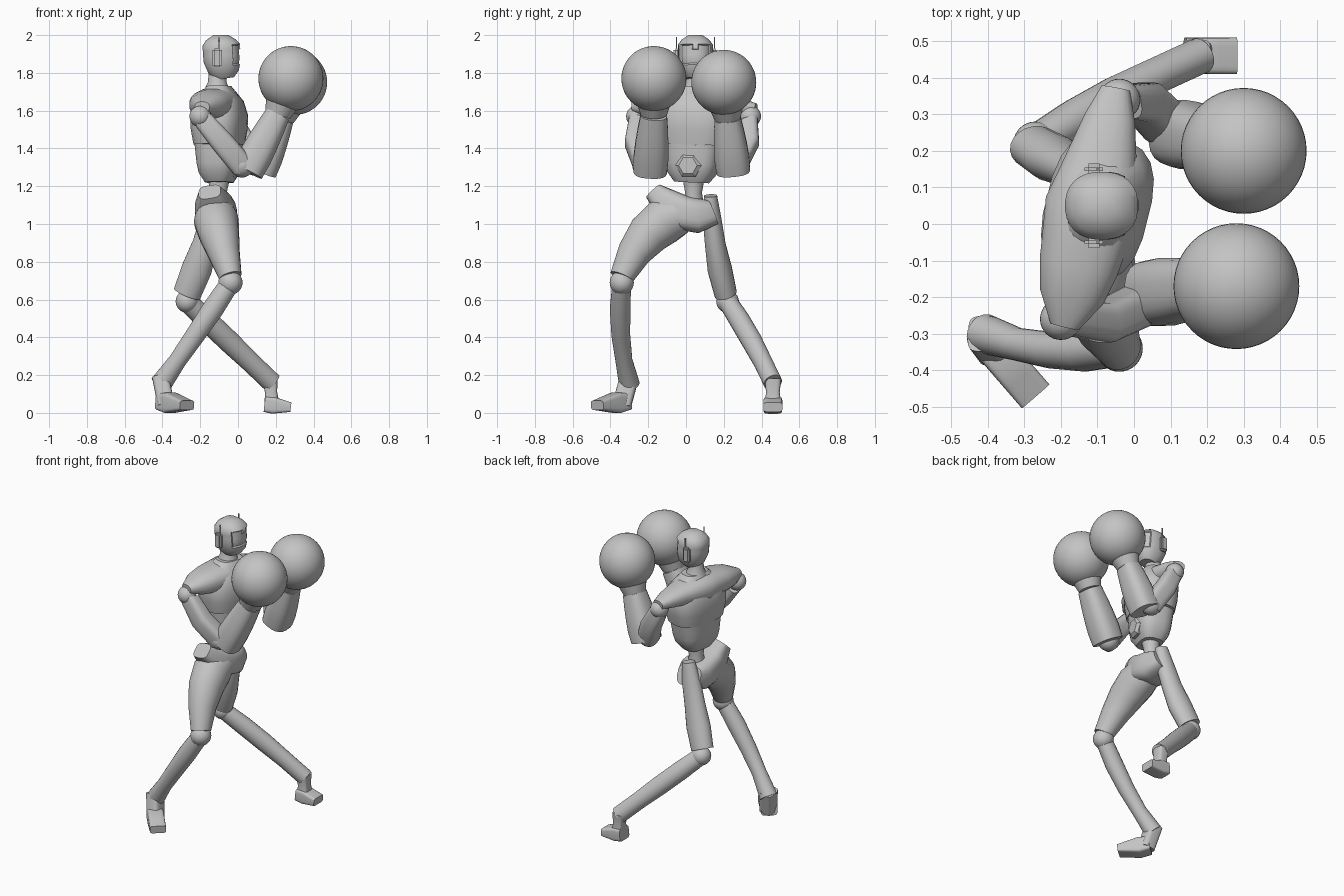
import bpy, bmesh, math
from mathutils import Vector, Matrix

old = bpy.data.objects.get("Cube")
if old:
    bpy.data.objects.remove(old, do_unlink=True)

# One plain grey for the whole figure
grey = bpy.data.materials.new("plain_grey")
grey.use_nodes = True
SHADE = .55
COLOUR = (SHADE, SHADE, SHADE, 1)
grey.diffuse_color = COLOUR
grey.node_tree.nodes["Principled BSDF"].inputs["Base Color"].default_value = COLOUR

X, Y, Z = Vector((1, 0, 0)), Vector((0, 1, 0)), Vector((0, 0, 1))
CHEST_FACING = Vector((1, -.25, 0))
parts = []


def finish(name, bm):
    """Turn a bmesh into a named object with the shared material."""
    bmesh.ops.recalc_face_normals(bm, faces=bm.faces)
    mesh = bpy.data.meshes.new(name)
    bm.to_mesh(mesh)
    bm.free()
    mesh.materials.append(grey)
    ob = bpy.data.objects.new(name, mesh)
    bpy.context.collection.objects.link(ob)
    parts.append(ob)
    return ob


def limb_mesh(points, sizes, ref, ratio=1, square=2, across=None, sides=20):
    """Skin rounded rings, evenly spaced along a line or a three-point curve.

    Each size is the half width along ref; the other half width is size * ratio,
    or the constant across."""
    start, end = Vector(points[0]), Vector(points[-1])
    bend = Vector(points[1]) if len(points) == 3 else (start + end) / 2
    bm = bmesh.new()
    rings = []
    for i, size in enumerate(sizes):
        t = i / (len(sizes) - 1)
        first, second = start.lerp(bend, t), bend.lerp(end, t)
        centre, tangent = first.lerp(second, t), (second - first).normalized()
        side = (ref - tangent * ref.dot(tangent)).normalized()
        up = tangent.cross(side) * (across or size * ratio)
        ring = []
        for k in range(sides):
            angle = math.tau * (k + .5) / sides
            u, v = (math.copysign(abs(w) ** (2 / square), w)
                    for w in (math.cos(angle), math.sin(angle)))
            ring.append(bm.verts.new(centre + side * size * u + up * v))
        rings.append(ring)
    for low, high in zip(rings, rings[1:]):
        for k in range(sides):
            n = (k + 1) % sides
            bm.faces.new((low[k], low[n], high[n], high[k]))
    bm.faces.new(rings[0][::-1])
    bm.faces.new(rings[-1])
    bmesh.ops.recalc_face_normals(bm, faces=bm.faces)
    return bm


def limb(name, points, sizes, ref, **shape):
    return finish(name, limb_mesh(points, sizes, ref, **shape))


def ball(name, centre, radius, detail=16):
    bm = bmesh.new()
    bmesh.ops.create_uvsphere(bm, u_segments=detail * 2, v_segments=detail, radius=radius,
                              matrix=Matrix.Translation(centre))
    return finish(name, bm)


def box(name, centre, size, bevel=0):
    bm = bmesh.new()
    bmesh.ops.create_cube(bm, size=1, matrix=Matrix.LocRotScale(Vector(centre), None, Vector(size)))
    if bevel:
        bmesh.ops.bevel(bm, geom=bm.edges[:], offset=bevel, segments=2, affect='EDGES')
    return finish(name, bm)


# Head with a recessed visor across the face
head = limb_mesh([(-.07, .05, 1.77), (-.09, .05, 1.9), (-.09, .05, 2)],
                 [.05, .08, .09, .1, .1, .1, .1, .08, .04], X, ratio=.93, square=2.3, sides=28)
visor = [f for f in head.faces
         if f.normal.x > .5 and 1.83 < f.calc_center_median().z < 1.94]
bmesh.ops.inset_region(head, faces=visor, thickness=.006, depth=-.008)
finish("head", head)
for side, sign in (("left", 1), ("right", -1)):
    box(side + "_ear", (-.11, .05 + sign * .1, 1.88), (.05, .03, .1), .01)
    box(side + "_antenna", (-.1, .05 + sign * .1, 1.93), (.006, .006, .12))
limb("neck", [(-.11, .05, 1.69), (-.11, .05, 1.81)], [.08, .05, .045], X)

# Torso: chest, shoulder yoke, belly with six-sided plate, and waist
limb("chest", [(-.1, .04, 1.42), (-.1, .05, 1.73)], [.125, .138, .142, .12, .06],
     CHEST_FACING, ratio=1.4, square=2.8)
limb("shoulder_yoke", [(-.19, -.28, 1.62), (-.11, .05, 1.65), (-.05, .37, 1.61)],
     [.04, .09, .11, .12, .13, .11, .09, .07, .04], X, ratio=.7, square=2.4)
limb("belly", [(-.1, .03, 1.22), (-.1, .04, 1.42)], [.07, .1, .11, .115, .12],
     CHEST_FACING, ratio=1.3, square=3)
limb("belly_plate", [(-.03, .02, 1.31), (.02, .01, 1.31)], [.07, .07, .07, .05], Z, sides=6)
limb("waist", [(-.1, .04, 1.25), (-.11, .04, 1.08)], [.06, .045, .06], X)

# Pelvis runs across the hips, higher on the right
limb("pelvis", [(-.15, -.17, 1.17), (-.1, -.01, 1), (-.12, .14, 1.06)],
     [.06, .1, .11, .11, .08], X, ratio=.85, square=3.2)

# Right leg, strongly bent with the foot turned out
RIGHT_KNEE, RIGHT_HEEL = (-.04, -.34, .69), (-.41, -.3, .15)
limb("right_thigh", [(-.12, -.02, 1.06), (-.12, -.22, 1), (-.04, -.34, .72)],
     [.11, .125, .113, .09, .064], Y, ratio=.95)
ball("right_knee", RIGHT_KNEE, .064)
limb("right_shin", [RIGHT_KNEE, (-.23, -.37, .4), RIGHT_HEEL],
     [.05, .055, .05, .045, .055], Y, ratio=1.05)
limb("right_ankle", [(-.41, -.3, .19), (-.38, -.34, .04)], [.05, .05], Y, ratio=.9, square=4)
limb("right_foot", [(-.4, -.32, .06), (-.27, -.47, .04)], [.045, .055, .04, .025],
     Z, square=6, across=.05)

# Left leg, slim at the hip and wider above the knee
LEFT_KNEE, LEFT_HEEL = (-.27, .22, .59), (.18, .46, .16)
limb("left_thigh", [(-.11, .13, 1.15), (-.16, .14, .89), (-.27, .21, .63)],
     [.035, .05, .055, .065, .06], Y, ratio=1.25)
ball("left_knee", LEFT_KNEE, .06)
limb("left_shin", [LEFT_KNEE, (-.05, .36, .38), LEFT_HEEL], [.05, .055, .055, .05, .05],
     Y, ratio=1.08)
limb("left_ankle", [(.17, .46, .18), (.18, .46, .04)], [.045, .036, .045], Y, ratio=.9, square=4)
limb("left_foot", [(.14, .46, .045), (.28, .46, .03)], [.04, .045, .035, .025],
     Z, square=6, across=.05)

# Arms: shoulder ball, boxy upper arm, sleeve-like forearm, cuff and round glove
ARMS = {
    "right": ((-.2, -.26, 1.57), (.02, -.22, 1.31), (.05, -.19, 1.28),
              (.21, -.17, 1.58), (.28, -.17, 1.77)),
    "left": ((-.04, .34, 1.57), (.09, .27, 1.32), (.12, .25, 1.28),
             (.23, .22, 1.56), (.3, .2, 1.75)),
}
for side, joints in ARMS.items():
    shoulder, elbow, sleeve, wrist, glove = map(Vector, joints)
    outward = Y * (.06 if side == "left" else -.06)
    ball(side + "_shoulder", shoulder, .057)
    limb(side + "_upper_arm", [shoulder.lerp(elbow, .1), shoulder.lerp(elbow, .5) + outward, elbow],
         [.048, .056, .058], Y, ratio=1.1, square=3.5)
    ball(side + "_elbow", elbow, .064)
    limb(side + "_forearm", [sleeve, wrist], [.09, .093, .088, .08, .07], Y, ratio=.96, square=2.7)
    limb(side + "_cuff", [wrist, wrist.lerp(glove, .4)], [.07, .095], Y)
    ball(side + "_glove", glove, .172, 24)

# Smooth shading with crisp panel edges
bpy.ops.object.select_all(action='DESELECT')
for ob in parts:
    ob.select_set(True)
bpy.context.view_layer.objects.active = parts[0]
bpy.ops.object.shade_smooth_by_angle(angle=math.radians(40))
